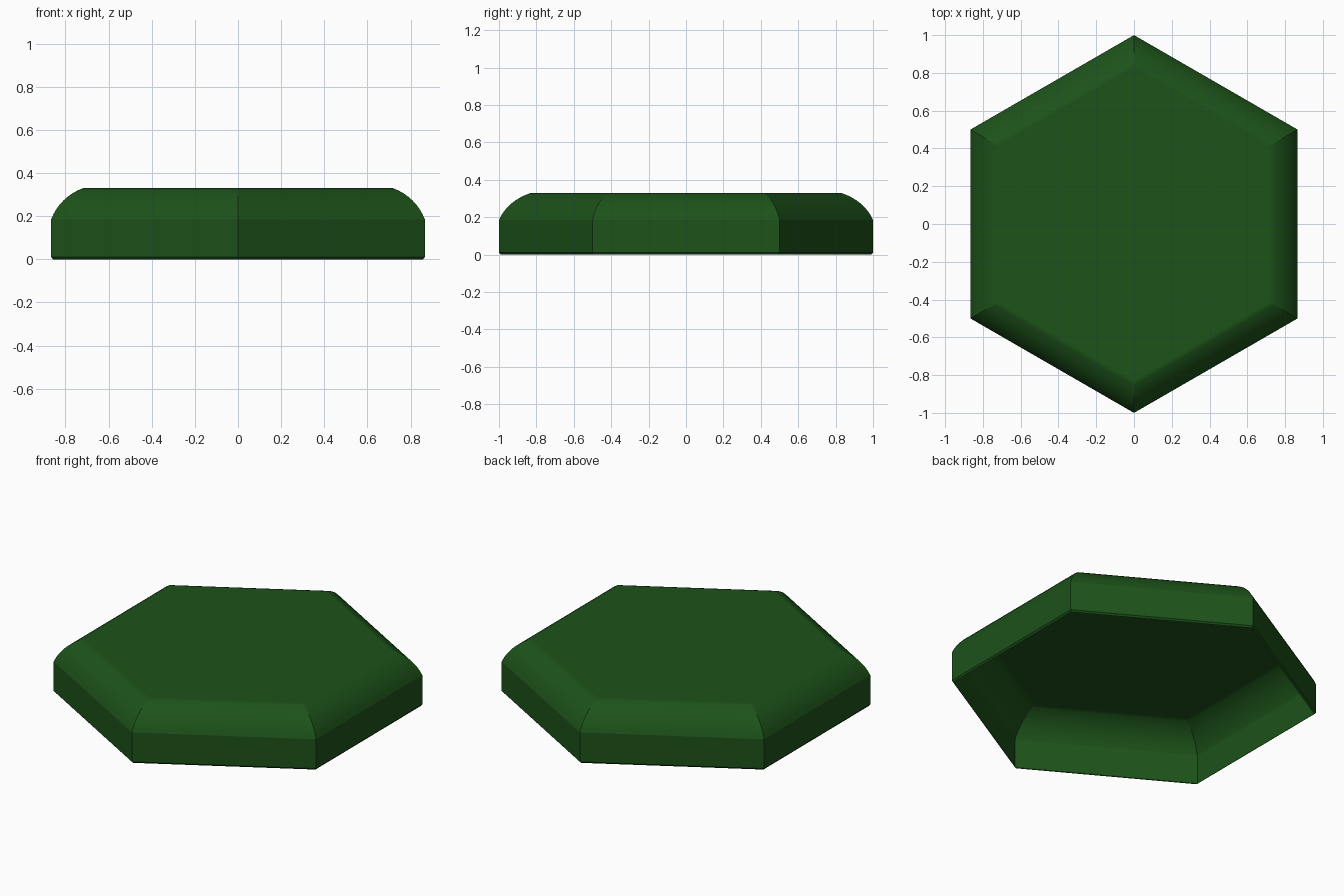
import bpy, bmesh
from math import sin, cos, pi, radians

if "Cube" in bpy.data.objects:
    bpy.data.objects.remove(bpy.data.objects["Cube"])

SIDES = 6

# Profile (corner radius, height): small bottom lip, wall, rounded shoulder
profile = [(0.99, 0.0), (1.0, 0.01)]
wall_top, flat_top = (1.0, 0.185), (0.828, 0.33)
STEPS, A0, A1 = 8, radians(20), radians(70)
for i in range(STEPS + 1):
    a = A0 + (A1 - A0) * i / STEPS
    u = (cos(a) - cos(A1)) / (cos(A0) - cos(A1))
    v = (sin(a) - sin(A0)) / (sin(A1) - sin(A0))
    profile.append((flat_top[0] + (wall_top[0] - flat_top[0]) * u,
                    wall_top[1] + (flat_top[1] - wall_top[1]) * v))

# Hexagonal shell, open underneath
bm = bmesh.new()
rings = [[bm.verts.new((r * cos(pi / 2 + k * 2 * pi / SIDES),
                        r * sin(pi / 2 + k * 2 * pi / SIDES), z))
          for k in range(SIDES)] for r, z in profile]
for lo, hi in zip(rings, rings[1:]):
    for k in range(SIDES):
        n = (k + 1) % SIDES
        bm.faces.new((lo[k], lo[n], hi[n], hi[k]))
bm.faces.new(rings[-1])
for f in bm.faces:
    f.smooth = True

# Sharp mitred corners and wall edges
for e in bm.edges:
    a, b = e.verts
    same_ring = abs(a.co.z - b.co.z) < 1e-5
    e.smooth = same_ring and a.co.z > 0.2

mesh = bpy.data.meshes.new("hexagon_tile")
bm.to_mesh(mesh)
bm.free()
tile = bpy.data.objects.new("hexagon_tile", mesh)
bpy.context.collection.objects.link(tile)

# Keep the large top face evenly shaded
wn = tile.modifiers.new("Weighted Normal", 'WEIGHTED_NORMAL')
wn.keep_sharp = True

mat = bpy.data.materials.new("dark_green")
mat.diffuse_color = (0.012, 0.085, 0.01, 1)
mat.use_nodes = True
mat.node_tree.nodes["Principled BSDF"].inputs["Base Color"].default_value = mat.diffuse_color
mesh.materials.append(mat)
